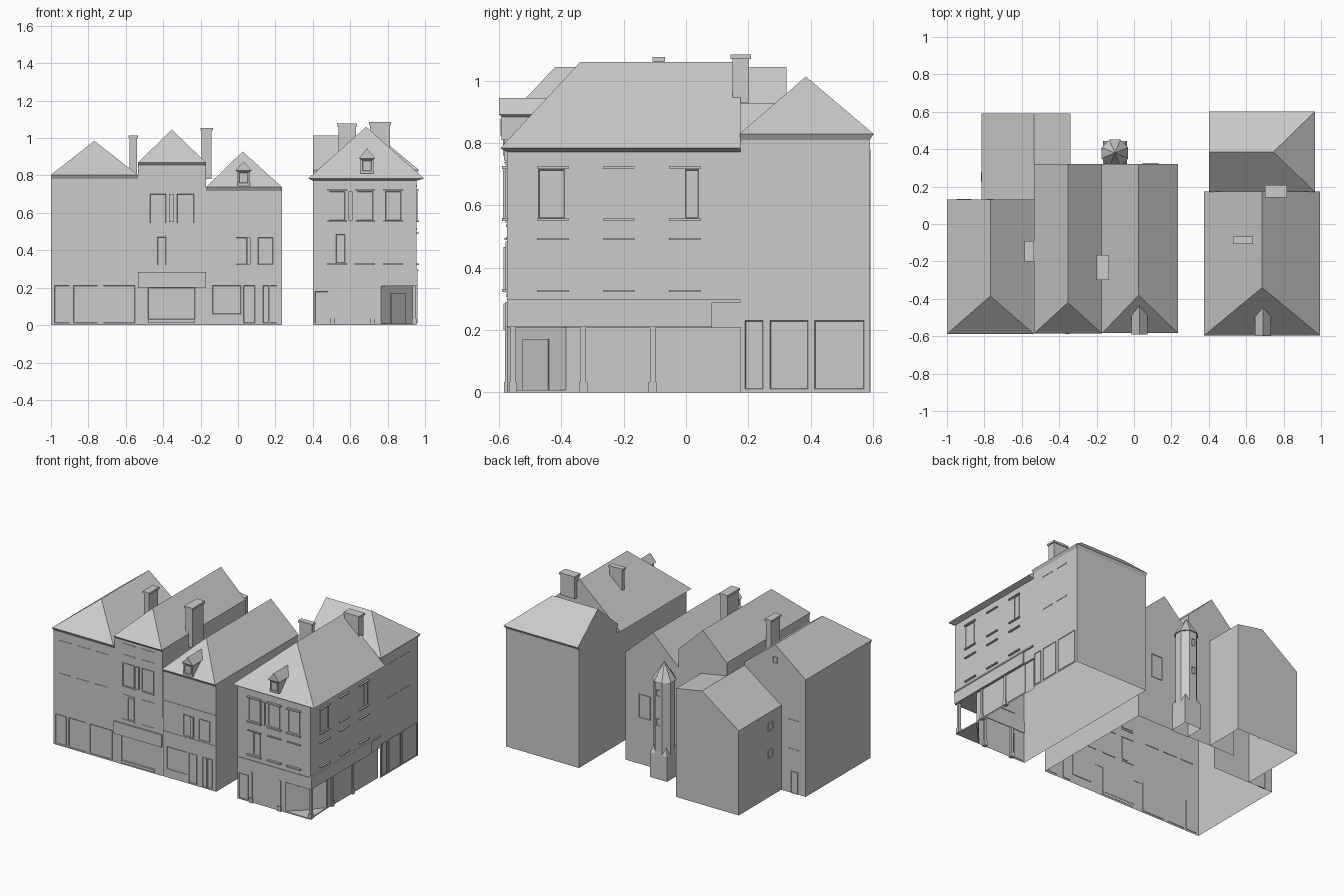
import bpy, bmesh, math

if "Cube" in bpy.data.objects:
    bpy.data.objects.remove(bpy.data.objects["Cube"])


def add_mesh(name, bm):
    bmesh.ops.recalc_face_normals(bm, faces=bm.faces)
    me = bpy.data.meshes.new(name)
    bm.to_mesh(me)
    bm.free()
    ob = bpy.data.objects.new(name, me)
    bpy.context.collection.objects.link(ob)
    return ob


def prism(name, pts, z0, z1, caps=True, skip=()):
    bm = bmesh.new()
    lo = [bm.verts.new((x, y, z0)) for x, y in pts]
    hi = [bm.verts.new((x, y, z1)) for x, y in pts]
    if caps:
        bm.faces.new(lo[::-1])
        bm.faces.new(hi)
    for i in range(len(pts)):
        j = (i + 1) % len(pts)
        if i not in skip:
            bm.faces.new((lo[i], lo[j], hi[j], hi[i]))
    return add_mesh(name, bm)


def walls(name, pts, z0, z1, skip=()):
    """Open shell of walls; party walls are skipped."""
    return prism(name, pts, z0, z1, False, skip)


def rect(x0, x1, y0, y1):
    return [(x0, y0), (x1, y0), (x1, y1), (x0, y1)]


def box(name, x0, x1, y0, y1, z0, z1):
    return prism(name, rect(x0, x1, y0, y1), z0, z1)


def roof(name, lo_pts, hi_pts, z0, eaves, r0, r1, skip=()):
    """Ridged roof over a sloping soffit; r0 belongs to edge 0-1, r1 to edge 2-3."""
    bm = bmesh.new()
    lo = [bm.verts.new((x, y, z0)) for x, y in lo_pts]
    hi = [bm.verts.new((p[0], p[1], z)) for p, z in zip(hi_pts, eaves)]
    a, b = bm.verts.new(r0), bm.verts.new(r1)
    for i in range(4):
        j = (i + 1) % 4
        if i not in skip:
            bm.faces.new((lo[i], lo[j], hi[j], hi[i]))
    bm.faces.new((hi[0], hi[1], a))
    bm.faces.new((hi[1], hi[2], b, a))
    bm.faces.new((hi[2], hi[3], b))
    bm.faces.new((hi[3], hi[0], a, b))
    return add_mesh(name, bm)


def on_wall(name, side, w, u0, u1, z0, z1, p=0.006):
    """Thin box on a wall plane w; side is -y, +y, -x or +x."""
    s = 1 if side[0] == '+' else -1
    a, b = sorted((w - s * 0.004, w + s * p))
    if side[1] == 'y':
        return box(name, u0, u1, a, b, z0, z1)
    return box(name, a, b, u0, u1, z0, z1)


def window(name, side, w, u0, u1, z0, z1):
    """Framed panel with the pane set slightly back."""
    ob = on_wall(name, side, w, u0, u1, z0, z1, 0.004)
    s = 1 if side[0] == '+' else -1
    k = 1 if side[1] == 'y' else 0
    bm = bmesh.new()
    bm.from_mesh(ob.data)
    bm.normal_update()
    f = [f for f in bm.faces if f.normal[k] * s > 0.9]
    bmesh.ops.inset_region(bm, faces=f, thickness=0.003, depth=-0.003)
    bm.to_mesh(ob.data)
    bm.free()


def ledges(name, side, w, spans, zs, p=0.006, h=0.007):
    for z in zs:
        for u0, u1 in spans:
            on_wall(name, side, w, u0, u1, z - h / 2, z + h / 2, p)


def chimney(name, x0, x1, y0, y1, z0, z1):
    box(name, x0 + .006, x1 - .006, y0 + .006, y1 - .006, z0, z1 - .012)
    box(name + "_cap", x0, x1, y0, y1, z1 - .014, z1)


def dormer(name, xc, y0, y1, z0, z1, zp):
    body = rect(xc - .034, xc + .034, y0 + .008, y1)
    eave = rect(xc - .043, xc + .043, y0, y1)
    prism(name + "_body", body, z0, z1 - .012)
    roof(name + "_roof", body, eave, z1 - .016, [z1 - .008] * 4, (xc, y0, zp), (xc, y1, zp))
    window(name + "_window", '-y', y0 + .008, xc - .024, xc + .024, z0 + .015, z1 - .02)


# Left house, with hip at the street and gable at the rear
foot = rect(-1, -.535, -.575, .13)
walls("left_walls", foot, 0, .78, (1,))
roof("left_roof", foot, rect(-1, -.535, -.588, .13), .78, [.803] * 4, (-.768, -.385, .985), (-.768, .13, .985))
for u0, u1 in ((-.98, -.9), (-.88, -.75), (-.72, -.55)):
    window("left_shopfront", '-y', -.575, u0, u1, .012, .212)
ledges("left_ledge", '-y', -.575, [(-.96, -.86), (-.82, -.72), (-.68, -.58)], (.72, .495), .003)
chimney("left_chimney", -.585, -.535, -.2, -.09, .78, 1.015)
window("left_back_door", '+y', .13, -.94, -.89, 0, .15)
ledges("left_back_ledge", '+y', .13, [(-.95, -.87)], (.3, .5), .003)
window("left_attic_window", '+y', .13, -.785, -.755, .86, .9)

# Rear annex behind the left house
foot = [(-.815, .13), (-.34, .322), (-.34, .592), (-.815, .592)]
walls("annex_walls", foot, 0, .57, (0,))
roof("annex_roof", foot, foot, .57, [.58, .745, .745, .58], (-.535, .13, .78), (-.535, .592, .78), (0,))
for z in (.27, .455):
    window("annex_window", '-x', -.815, .225, .275, z, z + .055)

# Middle house
foot = rect(-.535, -.17, -.575, .322)
walls("middle_walls", foot, 0, .855, (1, 3))
walls("middle_side_walls", foot, .72, .855, (0, 2))
roof("middle_roof", foot, rect(-.535, -.17, -.586, .322), .855, [.868] * 4, (-.354, -.42, 1.045), (-.354, .322, 1.045))
box("middle_fascia", -.535, -.17, -.586, -.573, .2, .285)
window("middle_shopfront", '-y', -.575, -.48, -.23, .03, .2)
box("middle_step", -.48, -.23, -.585, -.573, .012, .03)
for u0, u1, z0, z1 in ((-.47, -.385, .545, .7), (-.325, -.235, .545, .7), (-.43, -.385, .32, .47)):
    window("middle_window", '-y', -.575, u0, u1, z0, z1)
on_wall("middle_shutter", '-y', -.575, -.368, -.345, .55, .7, .012)
ledges("middle_ledge", '-y', -.575, [(-.475, -.38), (-.33, -.23)], (.31, .48, .535, .755, .83), .003)
chimney("middle_chimney", -.2, -.135, -.3, -.165, .78, 1.055)

# Low house beside it
foot = rect(-.17, .235, -.572, .322)
walls("low_walls", foot, 0, .718, (3,))
roof("low_roof", foot, rect(-.17, .235, -.584, .322), .718, [.738] * 4, (.025, -.38, .928), (.025, .322, .928))
ledges("low_band", '-y', -.572, [(-.17, .235)], (.31, .52), .003)
window("low_shopfront", '-y', -.572, -.135, .015, .06, .212)
for u0, u1 in ((.03, .09), (.135, .165), (.17, .207)):
    window("low_door", '-y', -.572, u0, u1, .012, .212)
for u0, u1 in ((-.012, .047), (.108, .187)):
    window("low_window", '-y', -.572, u0, u1, .325, .467)
on_wall("low_shutter", '-y', -.572, .048, .068, .325, .467, .014)
dormer("low_dormer", .03, -.592, -.42, .745, .835, .875)
window("low_back_window", '+y', .322, .045, .13, .32, .48)

# Stair turret: square foot with broach stops, octagonal shaft, pointed cap
tx, ty = -.102, .38


def ring(r):
    return [(tx + r * math.cos(math.pi / 8 + i * math.pi / 4),
             ty + r * math.sin(math.pi / 8 + i * math.pi / 4)) for i in range(8)]


foot = rect(tx - .064, tx + .064, ty - .064, ty + .064)
walls("turret_foot", foot, 0, .17)
roof("turret_broach", foot, foot, .16, [.17] * 4, (tx, ty, .34), (tx, ty - .001, .34))
walls("turret_shaft", ring(.069), .1, .67)
bm = bmesh.new()
tip = bm.verts.new((tx, ty, .79))
rim = [bm.verts.new((x, y, .667)) for x, y in ring(.077)]
bm.faces.new(rim)
for i in range(8):
    bm.faces.new((rim[i], rim[(i + 1) % 8], tip))
add_mesh("turret_cap", bm)
for z in (.37, .57):
    window("turret_window", '+y', ty + .064, tx - .013, tx + .013, z, z + .045)

# Corner house: ground floor with cut corner, upper storeys, overhanging roof
foot = rect(.4, .955, -.575, .175)
walls("corner_ground", [(.4, -.575), (.765, -.575), (.942, -.385), (.942, .175), (.4, .175)], 0, .212, (3,))
prism("porch_floor", [(.765, -.575), (.95, -.575), (.942, -.385)], 0, .008)
prism("porch_ceiling", [(.765, -.575), (.955, -.575), (.955, .175), (.942, .175), (.942, -.385)], .208, .214)
walls("corner_upper", foot, .21, .777, (2,))
roof("corner_roof", foot, rect(.375, .995, -.596, .175), .772, [.784] * 4, (.685, -.34, 1.06), (.685, .175, 1.06))
dormer("corner_dormer", .69, -.6, -.42, .81, .9, .945)
chimney("corner_slim_chimney", .53, .637, -.107, -.068, .9, 1.077)
chimney("corner_rear_chimney", .7, .818, .143, .208, .93, 1.085)
door = box("corner_door", -.055, .055, -.006, .006, .008, .172)
door.location = (.8535, -.48, 0)
door.rotation_euler[2] = math.atan2(.19, .177)
for x, y in ((.942, -.556), (.942, -.33), (.942, -.107), (.72, -.572), (.505, -.572)):
    box("pillar", x - .009, x + .009, y - .009, y + .009, .008, .21)
    box("pillar_base", x - .013, x + .013, y - .013, y + .013, 0, .034)
window("corner_shop_door", '-y', -.575, .413, .482, .01, .18)
on_wall("corner_side_shopfront", '+x', .942, -.38, .083, .01, .208, .003)
on_wall("side_fascia", '+x', .955, -.575, .083, .21, .29, .006)
on_wall("front_fascia", '-y', -.575, .4, .955, .21, .29, .004)
on_wall("side_band", '+x', .955, -.575, .175, .288, .298, .01)
# Corner house windows and ledges
front = [(.478, .582), (.628, .732), (.778, .882)]
side = [(-.478, -.375), (-.267, -.165), (-.055, .048)]
ledges("front_lintel", '-y', -.575, front, (.722, .555, .327), .015, .01)
ledges("front_thin_lintel", '-y', -.575, front, (.492,), .008)
ledges("side_lintel", '+x', .955, side, (.722, .555, .492, .325), .012)
for u0, u1 in ((.488, .572), (.638, .722), (.788, .872)):
    window("front_window", '-y', -.575, u0, u1, .56, .715)
on_wall("front_shutter", '-y', -.575, .59, .612, .56, .715, .012)
window("front_low_window", '-y', -.575, .525, .572, .332, .485)
for u0, u1 in ((-.473, -.39), (-.002, .04)):
    window("side_window", '+x', .955, u0, u1, .56, .715)

# Rear wing of the corner house, hipped on its right end
foot = [(.955, .175), (.955, .59), (.4, .59), (.4, .175)]
walls("wing_walls", foot, 0, .81, (3,))
roof("wing_roof", foot, [(.967, .172), (.967, .602), (.4, .602), (.4, .172)], .81, [.83] * 4,
     (.745, .385, 1.014), (.4, .385, 1.014))
for u0, u1 in ((.19, .247), (.27, .392), (.413, .572)):
    window("wing_shopfront", '+x', .955, u0, u1, .01, .23)
ledges("wing_ledge", '+x', .955, [(.265, .355), (.4, .49)], (.745, .515), .003)
